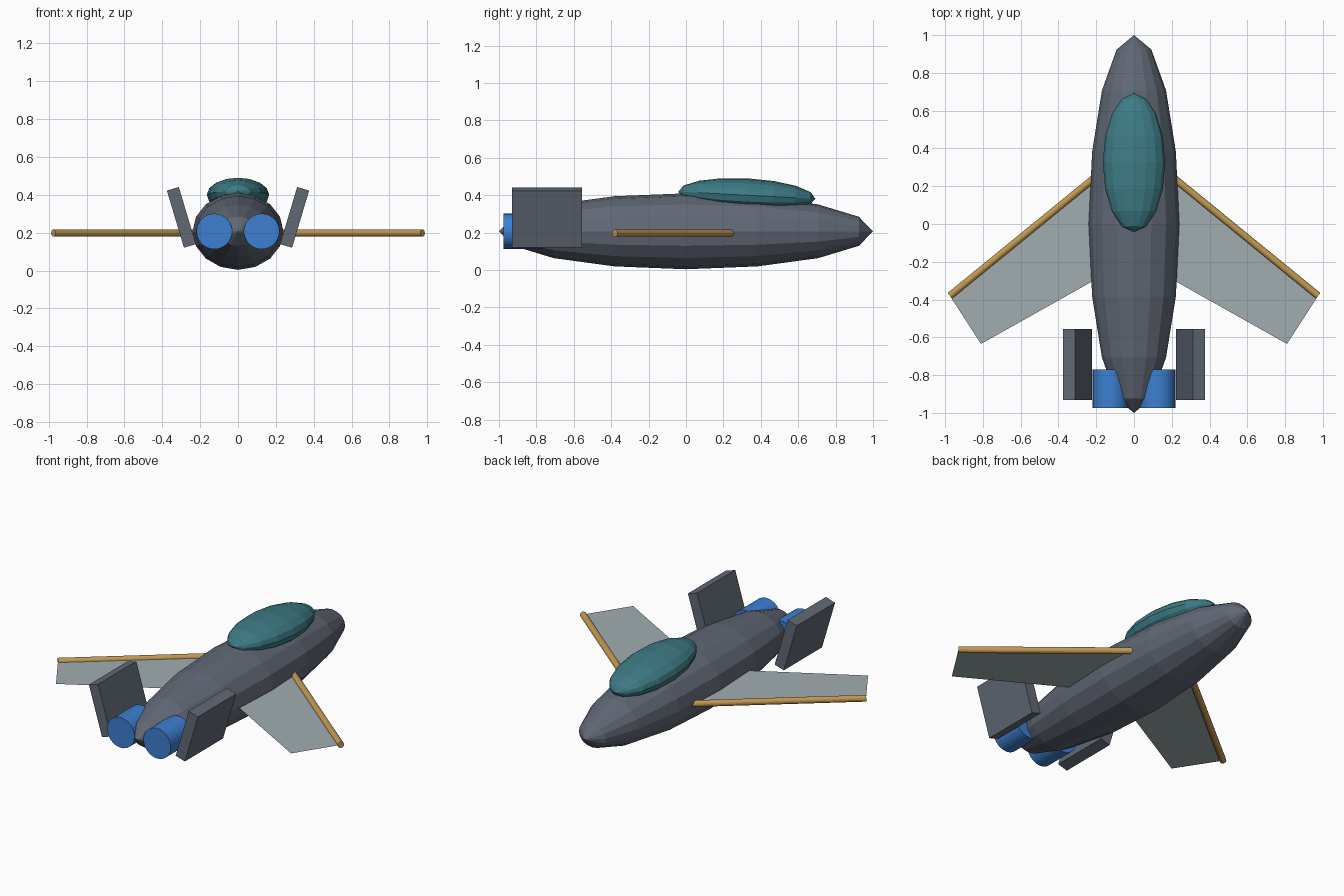
import bpy, bmesh
from math import radians, pi
from mathutils import Matrix, Vector

default = bpy.data.objects.get("Cube")
if default:
    bpy.data.objects.remove(default, do_unlink=True)


def material(name, srgb):
    colour = [(c / 12.92 if c <= 0.04 else ((c + 0.055) / 1.055) ** 2.4) for c in srgb] + [1.0]
    mat = bpy.data.materials.new(name)
    mat.use_nodes = True
    mat.diffuse_color = colour
    bsdf = next(n for n in mat.node_tree.nodes if n.type == "BSDF_PRINCIPLED")
    bsdf.inputs["Base Color"].default_value = colour
    return mat


hull = material("slate grey", (0.38, 0.41, 0.46))
glass = material("teal glass", (0.24, 0.48, 0.52))
skin = material("pale wing grey", (0.63, 0.68, 0.69))
brass = material("brass", (0.76, 0.60, 0.32))
blue = material("engine blue", (0.24, 0.50, 0.82))


def finish(name, bm, mat, mirror=False):
    mesh = bpy.data.meshes.new(name)
    bm.to_mesh(mesh)
    bm.free()
    mesh.materials.append(mat)
    obj = bpy.data.objects.new(name, mesh)
    bpy.context.collection.objects.link(obj)
    if mirror:
        mod = obj.modifiers.new("mirror", "MIRROR")
        mod.use_mirror_merge = False
    return obj


def ellipsoid(name, centre, radii, pitch, mat):
    # Poles point along the length of the craft
    bm = bmesh.new()
    matrix = (Matrix.Translation(centre) @ Matrix.Rotation(pitch, 4, "X")
              @ Matrix.Diagonal((*radii, 1)) @ Matrix.Rotation(pi / 2, 4, "X"))
    bmesh.ops.create_uvsphere(bm, u_segments=16, v_segments=8, radius=1, matrix=matrix)
    return finish(name, bm, mat)


def rod(name, start, end, radius, sides, mat):
    start, end = Vector(start), Vector(end)
    axis = end - start
    matrix = Matrix.Translation((start + end) / 2) @ axis.to_track_quat("Z", "Y").to_matrix().to_4x4()
    bm = bmesh.new()
    bmesh.ops.create_cone(bm, cap_ends=True, segments=sides, radius1=radius,
                          radius2=radius, depth=axis.length, matrix=matrix)
    return finish(name, bm, mat, mirror=True)


# Faceted body and canopy
ellipsoid("fuselage", (0, 0, 0.207), (0.24, 1, 0.203), 0, hull)
ellipsoid("canopy", (0, 0.325, 0.4), (0.165, 0.367, 0.09), radians(-3), glass)

# Thin swept wing panels with a round leading spar
bm = bmesh.new()
outline = [(0.1, 0.335), (0.1, -0.236), (0.81, -0.635), (0.975, -0.38)]
bm.faces.new([bm.verts.new((x, y, 0.198)) for x, y in outline])
finish("wings", bm, skin, mirror=True)
rod("wing_spars", (0.15, 0.293, 0.198), (0.975, -0.38, 0.198), 0.019, 16, brass)

# Twin engines
rod("engines", (0.125, -0.77, 0.207), (0.125, -0.975, 0.207), 0.094, 32, blue)

# Tail fins leaning outward
bm = bmesh.new()
lean = Matrix.Translation((0.299, -0.743, 0.281)) @ Matrix.Rotation(radians(16.6), 4, "Y")
bmesh.ops.create_cube(bm, size=1, matrix=lean @ Matrix.Diagonal((0.066, 0.376, 0.315, 1)))
finish("tail_fins", bm, hull, mirror=True)
